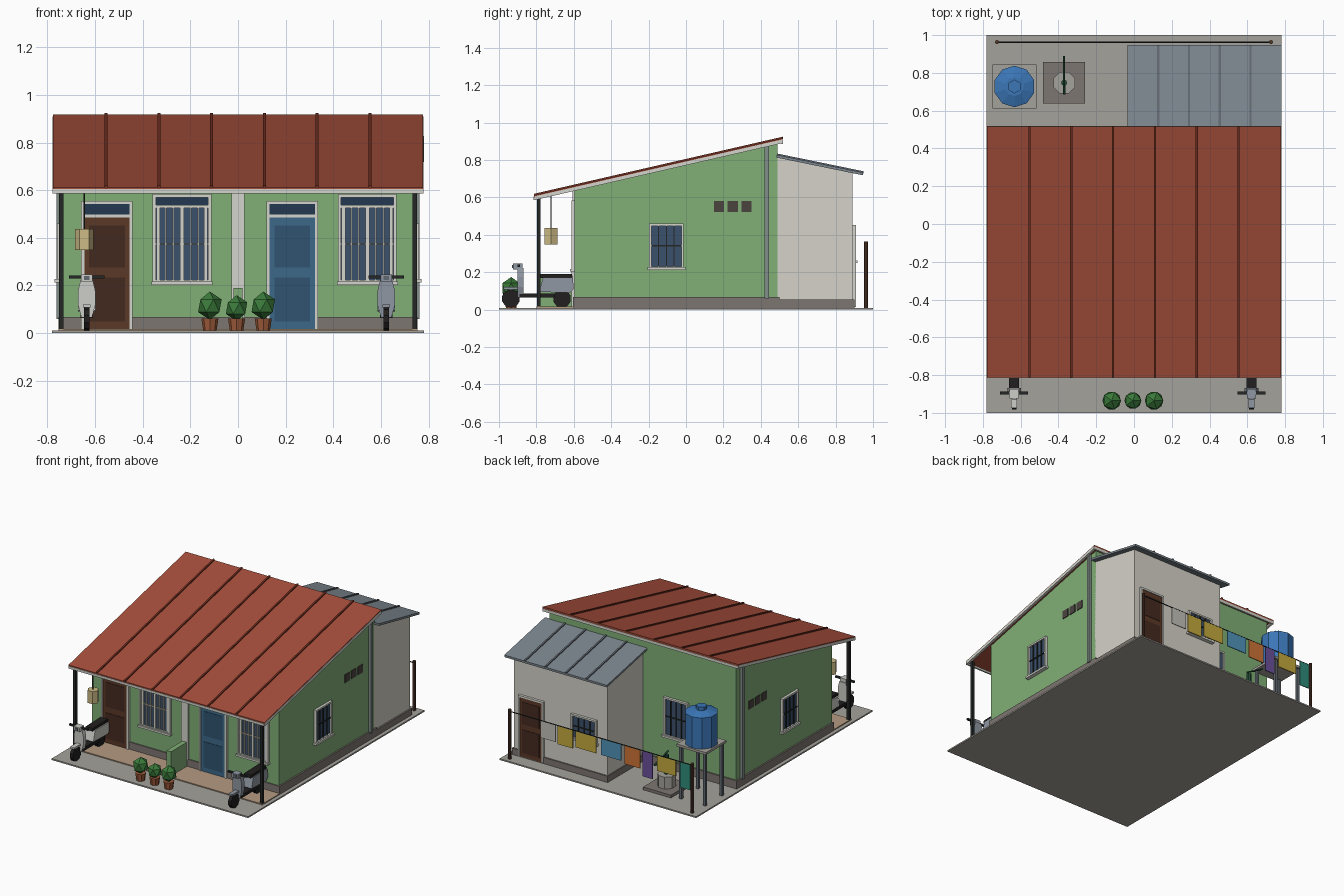
import bpy, bmesh, math
from mathutils import Matrix, Vector

if "Cube" in bpy.data.objects:
    bpy.data.objects.remove(bpy.data.objects["Cube"])

C = dict(green=(.50,.68,.46), red=(.64,.31,.24), darkred=(.45,.2,.15), white=(.83,.83,.80), cream=(.83,.82,.78),
         stone=(.49,.46,.44), concrete=(.64,.63,.60), tan=(.70,.60,.50), brown=(.36,.23,.17), darkbrown=(.27,.18,.14),
         blue=(.25,.41,.53), darkblue=(.2,.33,.44), glass=(.24,.32,.42), transom=(.16,.23,.32), dark=(.16,.17,.17),
         steel=(.48,.52,.55), darksteel=(.38,.41,.44), tank=(.24,.46,.71), leaf=(.24,.48,.24), pot=(.62,.36,.24),
         vent=(.30,.27,.26), lamp=(.80,.73,.52), pipe=(.50,.55,.53), black=(.15,.14,.14), pump=(.16,.32,.24),
         silver=(.80,.80,.78), scootgrey=(.56,.59,.63), wood=(.33,.23,.18), cgrey=(.76,.75,.72), yellow=(.76,.66,.25),
         sky=(.32,.57,.72), orange=(.80,.45,.22), purple=(.42,.32,.60), teal=(.20,.55,.48))

def finish(name, bm, col):
    bmesh.ops.recalc_face_normals(bm, faces=bm.faces)
    me = bpy.data.meshes.new(name)
    bm.to_mesh(me); bm.free()
    mat = bpy.data.materials.get(col)
    if not mat:
        mat = bpy.data.materials.new(col)
        mat.diffuse_color = (*[c ** 2.2 for c in C[col]], 1)
        mat.use_nodes = True
        mat.node_tree.nodes["Principled BSDF"].inputs["Base Color"].default_value = mat.diffuse_color
    me.materials.append(mat)
    ob = bpy.data.objects.new(name, me)
    bpy.context.collection.objects.link(ob)
    return ob

def boxes(name, col, *bs):
    bm = bmesh.new()
    for x0, x1, y0, y1, z0, z1 in bs:
        bmesh.ops.create_cube(bm, size=1, matrix=Matrix.Translation(((x0+x1)/2, (y0+y1)/2, (z0+z1)/2))
                              @ Matrix.Diagonal((abs(x1-x0), abs(y1-y0), abs(z1-z0), 1)))
    return finish(name, bm, col)

def prism(name, col, pts, a0, a1, axis='x'):
    bm = bmesh.new()
    put = (lambda p, a: (a, p[0], p[1])) if axis == 'x' else (lambda p, a: (p[0], a, p[1]))
    f = bm.faces.new([bm.verts.new(put(p, a0)) for p in pts])
    g = bmesh.ops.extrude_face_region(bm, geom=[f])['geom']
    d = Vector((a1-a0, 0, 0) if axis == 'x' else (0, a1-a0, 0))
    bmesh.ops.translate(bm, vec=d, verts=[v for v in g if isinstance(v, bmesh.types.BMVert)])
    return finish(name, bm, col)

def cone(name, col, p, q, r0, r1, n, spin=0):
    p, q = Vector(p), Vector(q)
    rot = (q-p).to_track_quat('Z', 'Y').to_matrix().to_4x4()
    bm = bmesh.new()
    bmesh.ops.create_cone(bm, cap_ends=True, segments=n, radius1=r0, radius2=r1, depth=(q-p).length,
                          matrix=Matrix.Translation((p+q)/2) @ rot @ Matrix.Rotation(spin, 4, 'Z'))
    return finish(name, bm, col)

# wall frames: (axis facing outward, sign, position); boxes given as u0,u1,depth0,depth1,z0,z1
W = .742
FRONT, BACK, KBACK = ('y', -1, -.595), ('y', 1, .49), ('y', 1, .89)
RIGHT, LEFT = ('x', 1, W), ('x', -1, -W)

def on_wall(name, col, wall, *bs):
    ax, s, p = wall
    out = []
    for u0, u1, d0, d1, z0, z1 in bs:
        d = (p+s*d0, p+s*d1)
        out.append((u0, u1, *d, z0, z1) if ax == 'y' else (*d, u0, u1, z0, z1))
    return boxes(name, col, *out)

def frame(name, wall, u0, u1, z0, z1, t=.013, d=.018, col='white', bottom=True):
    bs = [(u0, u0+t, -.01, d, z0, z1), (u1-t, u1, -.01, d, z0, z1), (u0, u1, -.01, d, z1-t, z1)]
    if bottom:
        bs.append((u0, u1, -.01, d, z0, z0+t))
    on_wall(name, col, wall, *bs)

def door(name, wall, u, col, inset, h=.485, w=.108, transom=True):
    top = h+.07 if transom else h+.013
    frame(name+'_frame', wall, u-w, u+w, .015, top, bottom=False)
    on_wall(name+'_leaf', col, wall, (u-w+.012, u+w-.012, -.01, .012, .016, h))
    on_wall(name+'_panels', inset, wall, *[(u-w+.033, u+w-.033, 0, .015, a*h, b*h) for a, b in ((.1, .48), (.57, .93))])
    if transom:
        on_wall(name+'_transom_glass', 'transom', wall, (u-w+.012, u+w-.012, -.01, .012, h+.013, top-.013))
        on_wall(name+'_transom_rail', 'white', wall, (u-w, u+w, -.01, .018, h, h+.013))

def small_window(name, wall, u, z0, z1, w):
    frame(name+'_frame', wall, u-w, u+w, z0, z1, t=.012)
    on_wall(name+'_glass', 'glass', wall, (u-w+.01, u+w-.01, -.01, .006, z0+.01, z1-.01))
    bars = [(u+k*w*.45-.003, u+k*w*.45+.003, 0, .013, z0, z1-.005) for k in (-1, 0, 1)]
    on_wall(name+'_bars', 'dark', wall, *bars, (u-w+.01, u+w-.01, 0, .013, (z0+z1)/2, (z0+z1)/2+.006))
    on_wall(name+'_sill', 'white', wall, (u-w-.01, u+w+.01, -.01, .028, z0-.005, z0+.009))

# ground, plinths, porch
boxes('ground_slab', 'concrete', (-.78, .78, -1, 1, 0, .01))
boxes('main_plinth', 'stone', (-.753, .753, -.603, .5, .005, .068))
boxes('kitchen_plinth', 'stone', (-.008, .753, .48, .9, .005, .055))
boxes('porch_floor', 'tan', (-.753, .753, -.8, -.6, .005, .017))

# main house with shed roof
rz = lambda y: .612 + .2295*(y+.81)
prism('main_walls', 'green', [(-.595, .02), (.49, .02), (.49, rz(.49)-.012), (-.595, rz(-.595)-.012)], -W, W)
def slope(name, col, y0, y1, lo, hi, x0, x1, f):
    return prism(name, col, [(y0, f(y0)+lo), (y1, f(y1)+lo), (y1, f(y1)+hi), (y0, f(y0)+hi)], x0, x1)
slope('main_roof', 'red', -.812, .517, -.014, 0, -.777, .777, rz)
for i in range(1, 7):
    x = -.775 + i*1.55/7
    slope(f'main_roof_rib_{i}', 'darkred', -.813, .518, -.005, .008, x-.006, x+.006, rz)
for s in (-1, 1):
    slope('barge_board', 'white', -.81, .515, -.026, -.006, s*.762, s*.779, rz)
boxes('front_fascia', 'white', (-.777, .777, -.815, -.803, .587, .604))
boxes('rear_fascia', 'white', (-.777, .777, .507, .519, .885, .904))

# rear kitchen annex
kz = lambda y: .828 - .205*(y-.485)
prism('kitchen_walls', 'cream', [(.48, .02), (.89, .02), (.89, kz(.89)-.012), (.48, kz(.48)-.012)], 0, W)
slope('kitchen_roof', 'steel', .485, .947, -.015, 0, -.035, .78, kz)
for i in range(1, 5):
    x = -.035 + i*.163
    slope(f'kitchen_roof_rib_{i}', 'darksteel', .486, .948, -.005, .007, x-.006, x+.006, kz)
door('kitchen_door', KBACK, .6, 'brown', 'darkbrown', h=.44, w=.1, transom=False)
small_window('kitchen_window', KBACK, .18, .255, .43, .1)
small_window('rear_window', BACK, -.27, .24, .52, .095)

# front doors and tall windows of the two homes
for i, (off, col, inset) in enumerate(((0, 'brown', 'darkbrown'), (.778, 'blue', 'darkblue'))):
    door(f'front_door_{i}', FRONT, -.55+off, col, inset)
    u, n, w = -.235+off, f'front_window_{i}', .123
    frame(n+'_frame', FRONT, u-w, u+w, .21, .583)
    on_wall(n+'_glass', 'glass', FRONT, (u-w+.01, u+w-.01, -.01, .005, .22, .53))
    on_wall(n+'_transom_glass', 'transom', FRONT, (u-w+.01, u+w-.01, -.01, .005, .535, .575))
    on_wall(n+'_sash', 'white', FRONT, (u-w, u+w, -.01, .016, .525, .537), (u-.008, u+.008, -.01, .014, .22, .53),
            *[(u+s*.1-.008, u+s*.1+.008, -.01, .012, .22, .53) for s in (-1, 1)])
    on_wall(n+'_bars', 'white', FRONT, *[(u+k-.003, u+k+.003, 0, .016, .22, .53) for k in (-.068, -.036, .036, .068)])
    on_wall(n+'_crossbar', 'lamp', FRONT, (u-w+.01, u+w-.01, 0, .012, .372, .377))
    on_wall(n+'_sill', 'white', FRONT, (u-w-.005, u+w+.005, -.01, .026, .203, .217))
boxes('centre_pilaster', 'white', (-.028, .028, -.607, -.59, .068, .64))
boxes('porch_divider', 'green', (-.018, .018, -.785, -.6, .01, .19))

# side windows, vents, drainpipes, porch posts
for s, wall in ((-1, LEFT), (1, RIGHT)):
    small_window('side_window', wall, -.105, .218, .46, .092)
    on_wall('side_vents', 'vent', wall, *[(y-.027, y+.027, -.01, .005, .522, .58) for y in (.177, .25, .323)])
    on_wall('drainpipe', 'pipe', wall, (.42, .445, -.01, .02, .06, .885))
    boxes('porch_post', 'dark', (s*.742-.01, s*.742+.01, -.797, -.777, .01, rz(-.79)-.01))

# hanging lantern
cone('lantern_cord', 'dark', (-.645, -.722, .43), (-.645, -.722, .625), .003, .003, 6)
cone('lantern', 'lamp', (-.645, -.722, .348), (-.645, -.722, .437), .039, .039, 6, math.pi/6)

# potted shrubs
for x, r, z in ((-.118, .055, .115), (-.006, .05, .105), (.106, .055, .115)):
    cone('pot', 'pot', (x, -.935, .01), (x, -.935, .062), .028, .036, 8)
    bm = bmesh.new()
    bmesh.ops.create_icosphere(bm, subdivisions=1, radius=r, matrix=Matrix.Translation((x, -.935, z)) @ Matrix.Diagonal((1, 1, 1.08, 1)))
    finish('shrub', bm, 'leaf')

# scooters
for x, col in ((-.635, 'silver'), (.622, 'scootgrey')):
    for y in (-.936, -.663):
        cone('scooter_wheel', 'black', (x-.012, y, .059), (x+.012, y, .059), .049, .049, 10)
    boxes('scooter_floor', 'black', (x-.027, x+.027, -.89, -.7, .064, .086))
    prism('scooter_rear_body', col, [(-.785, .095), (-.765, .17), (-.605, .17), (-.6, .11), (-.62, .09)], x-.036, x+.036)
    prism('scooter_seat', 'black', [(-.785, .168), (-.78, .188), (-.61, .192), (-.605, .168)], x-.028, x+.028)
    prism('scooter_shield', col, [(x-.022, .065), (x+.022, .065), (x+.037, .12), (x+.037, .175), (x+.026, .222),
          (x-.026, .222), (x-.037, .175), (x-.037, .12)], -.9, -.868, 'y')
    boxes('scooter_fender', col, (x-.016, x+.016, -.975, -.89, .108, .12))
    boxes('scooter_head', col, (x-.024, x+.024, -.925, -.875, .216, .246))
    boxes('scooter_headlight', 'darksteel', (x-.012, x+.012, -.929, -.92, .222, .24))
    boxes('scooter_handlebar', 'dark', (x-.075, x+.075, -.902, -.888, .229, .241))

# water tank on stand
tx, ty = -.633, .728
boxes('tank_platform', 'concrete', (tx-.116, tx+.116, ty-.116, ty+.116, .385, .402))
boxes('tank_stand_legs', 'darksteel', *[(tx+a-.01, tx+a+.01, ty+b-.01, ty+b+.01, .01, .39) for a in (-.095, .095) for b in (-.095, .095)])
cone('tank_body', 'tank', (tx, ty, .402), (tx, ty, .625), .11, .11, 10)
cone('tank_shoulder', 'tank', (tx, ty, .625), (tx, ty, .645), .11, .05, 10)
cone('tank_lid', 'tank', (tx, ty, .64), (tx, ty, .668), .037, .037, 6)

# well with hand pump
wx, wy = -.37, .748
boxes('well_pad', 'stone', (wx-.111, wx+.111, wy-.11, wy+.11, .005, .03))
cone('well_ring', 'concrete', (wx, wy, .03), (wx, wy, .115), .062, .062, 8, math.pi/8)
cone('pump_body', 'pump', (wx, wy, .11), (wx, wy, .25), .016, .016, 8)
cone('pump_spout', 'pump', (wx, wy, .2), (wx, wy-.06, .185), .008, .008, 6)
cone('pump_handle', 'pump', (wx, wy-.02, .27), (wx, wy+.14, .225), .006, .006, 6)

# clothesline
for s in (-1, 1):
    cone('clothesline_post', 'wood', (s*.725, .963, .01), (s*.725, .963, .365), .011, .011, 8)
cone('clothesline_wire', 'dark', (-.725, .963, .35), (.725, .963, .35), .004, .004, 6)
for x, w, h, col in ((.42, .12, .12, 'cgrey'), (.283, .12, .13, 'yellow'), (.12, .165, .115, 'yellow'), (-.08, .16, .115, 'sky'),
                     (-.25, .125, .13, 'orange'), (-.37, .08, .18, 'purple'), (-.52, .15, .11, 'yellow'), (-.67, .08, .18, 'teal')):
    boxes('laundry', col, (x-w/2, x+w/2, .96, .966, .348-h, .348))
